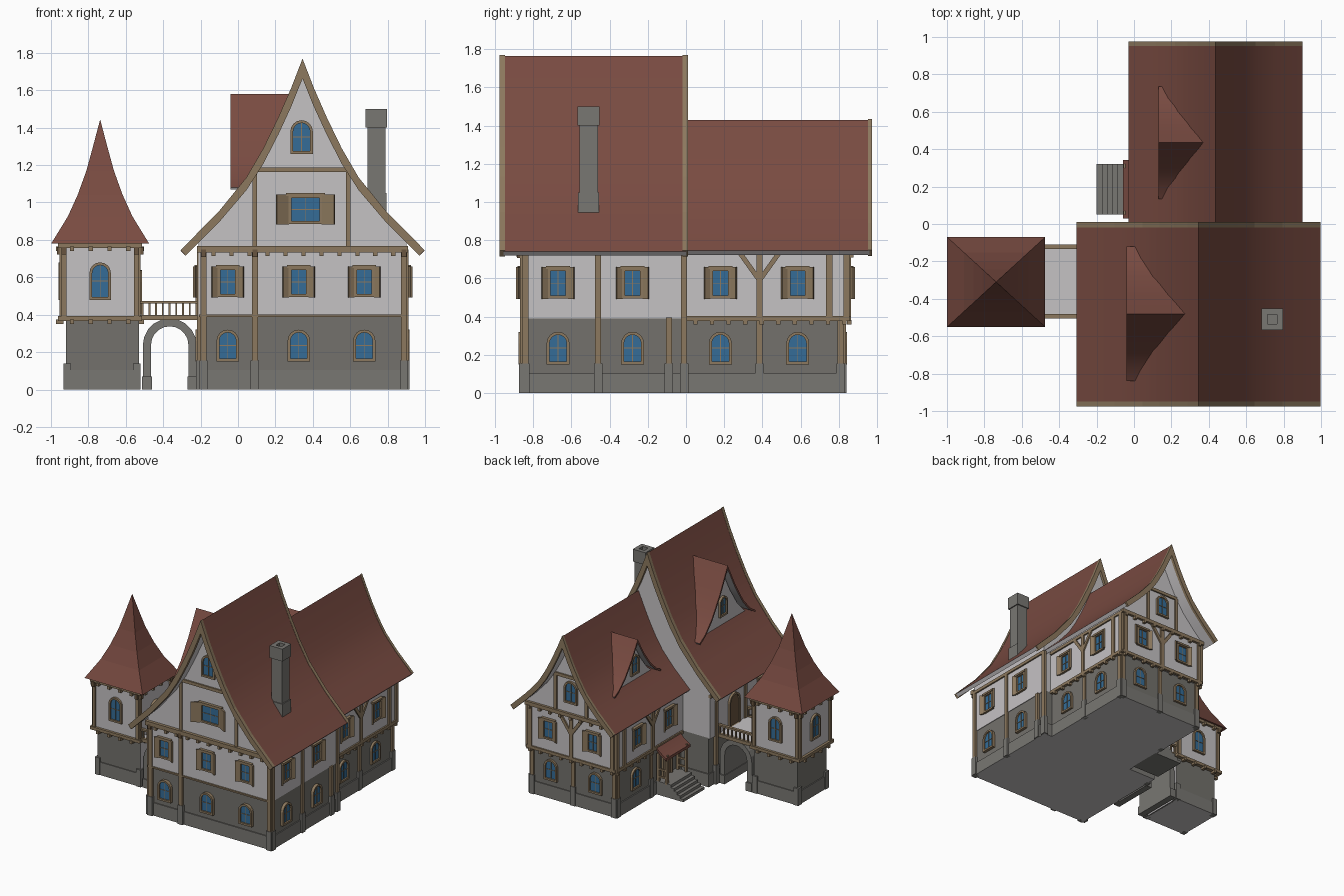
import bpy, bmesh
from math import sin, cos, pi, radians, sqrt, hypot
from mathutils import Matrix, Vector

cube = bpy.data.objects.get("Cube")
if cube:
    bpy.data.objects.remove(cube, do_unlink=True)

# Materials
def material(name, rgb):
    m = bpy.data.materials.new(name)
    m.use_nodes = True
    m.diffuse_color = (*rgb, 1)
    m.node_tree.nodes["Principled BSDF"].inputs["Base Color"].default_value = (*rgb, 1)
    return m

TILE = material("roof tile", (.19, .07, .053))
PLASTER = material("plaster", (.56, .54, .55))
WALL = material("wall stone", (.172, .166, .15))
STONE = material("cut stone", (.19, .184, .17))
WOOD = material("timber", (.265, .19, .112))
GLASS = material("window glass", (.036, .152, .31))
DARK = material("dark wood", (.14, .09, .05))

# Geometry is collected per part name and turned into objects at the end
I = Matrix()
parts = {}

def part(name, mat):
    return parts.setdefault(name, (bmesh.new(), mat))[0]

def band(name, mat, a, b, y0, y1, M=I, closed=False):
    """Extruded strip between two matching outlines in local x, z."""
    bm = part(name, mat)
    loops = [[bm.verts.new(M @ Vector((x, y, z))) for x, z in pts]
             for pts, y in ((a, y0), (b, y0), (b, y1), (a, y1))]
    n = len(a)
    for i in range(n if closed else n - 1):
        j = (i + 1) % n
        for k in range(4):
            p, q = loops[k], loops[(k + 1) % 4]
            bm.faces.new((p[i], p[j], q[j], q[i]))
    if not closed:
        for i in (0, n - 1):
            bm.faces.new([l[i] for l in loops])

def prism(name, mat, pts, y0, y1, M=I):
    bm = part(name, mat)
    f, g = [[bm.verts.new(M @ Vector((x, y, z))) for x, z in pts] for y in (y0, y1)]
    bm.faces.new(f)
    bm.faces.new(g[::-1])
    for i in range(len(pts)):
        j = (i + 1) % len(pts)
        bm.faces.new((f[i], g[i], g[j], f[j]))

def box(name, mat, x0, x1, y0, y1, z0, z1, M=I):
    prism(name, mat, [(x0, z0), (x1, z0), (x1, z1), (x0, z1)], y0, y1, M)

def face(side, pos):
    """Wall frame: local x runs along the wall, local -y points outward."""
    turn = {"front": 0, "right": 90, "back": 180, "left": -90}[side]
    loc = (0, pos, 0) if side in ("front", "back") else (pos, 0, 0)
    return Matrix.Translation(loc) @ Matrix.Rotation(radians(turn), 4, "Z")

def timber(M, u0, z0, u1, z1, w=.032, d=.012, name="timber_frame"):
    l = hypot(u1 - u0, z1 - z0)
    px, pz = -(z1 - z0) / l * w / 2, (u1 - u0) / l * w / 2
    prism(name, WOOD, [(u0 - px, z0 - pz), (u1 - px, z1 - pz),
                       (u1 + px, z1 + pz), (u0 + px, z0 + pz)], -d, .01, M)

def joists(M, u0, u1, z, n, d=.03):
    for i in range(n):
        u = u0 + (u1 - u0) * i / (n - 1)
        box("joist_ends", WOOD, u - .011, u + .011, -d, .01, z - .012, z + .012, M)

def bracket(M, u, z):
    box("post_brackets", DARK, u - .013, u + .013, -.026, .01, z - .022, z + .018, M)

def outline(u, z, w, h, arched):
    r = w / 2
    if not arched:
        return [(u - r, z), (u + r, z), (u + r, z + h), (u - r, z + h)]
    arc = [(u + r * cos(pi * i / 8), z + h - r + r * sin(pi * i / 8)) for i in range(9)]
    return [(u - r, z), (u + r, z)] + arc

def window(M, u, z, w=.12, h=.17, arched=True, shutter=0):
    f = .015
    pane = outline(u, z + f, w - 2 * f, h - 2 * f, arched)
    band("window_frames", WOOD, outline(u, z, w, h, arched), pane, -.018, .01, M, True)
    prism("window_panes", GLASS, pane, -.005, .005, M)
    box("window_bars", WOOD, u - .002, u + .002, -.009, 0, z + f, z + h - f, M)
    box("window_bars", WOOD, u - w / 2 + f, u + w / 2 - f, -.009, 0, z + h * .5 - .002, z + h * .5 + .002, M)
    if shutter:
        box("window_frames", WOOD, u - w * .58, u + w * .58, -.024, .01, z + h - .006, z + h + .01, M)
        for s in (-1, 1):
            hinge = M @ Matrix.Translation((u + s * w / 2, -.01, 0)) @ Matrix.Rotation(-s * radians(30), 4, "Z")
            x0, x1 = sorted((0, s * shutter))
            box("shutters", WOOD, x0, x1, -.006, .006, z - .004, z + h + .004, hinge)

def shuttered(M, u, z=.495):
    window(M, u, z, .108, .16, False, .034)

def door(M, u, z, w, h):
    pane = outline(u, z, w - .03, h - .015, True)
    band("door_frames", WOOD, outline(u, z, w, h, True), pane, -.02, .01, M, True)
    prism("doors", DARK, pane, -.008, .005, M)

def buttress(M, u, z=.155):
    box("buttresses", STONE, u - .022, u + .022, -.016, .02, 0, z, M)

# Roof profiles: mirrored half curves with a constant thickness, cut square at the eaves
def mirrored(half, cx=0):
    return [(cx - x, z) for x, z in half[:0:-1]] + [(cx + x, z) for x, z in half]

def lowered(half, t):
    out = []
    for i, (x, z) in enumerate(half[:-1]):
        p, q = half[max(i - 1, 0)], half[i + 1]
        out.append((x, z - t * sqrt(1 + ((q[1] - p[1]) / (q[0] - p[0])) ** 2)))
    (x0, z0), (x1, z1) = half[-2:]
    l = hypot(x1 - x0, z1 - z0)
    return out + [(x1 + t * (z1 - z0) / l, z1 - t * (x1 - x0) / l)]

def clipped(half, w):
    out = [p for p in half if p[0] < w]
    (x0, z0), (x1, z1) = out[-1], half[len(out)]
    return out + [(w, z0 + (z1 - z0) * (w - x0) / (x1 - x0))]

def roof(name, half, cx, y0, y1, t=.03, M=I):
    band(name, TILE, mirrored(half, cx), mirrored(lowered(half, t), cx), y0, y1, M)

def bargeboard(half, cx, y0, y1):
    up = [(x, z + .004) for x, z in half]
    band("bargeboards", WOOD, mirrored(up, cx), mirrored(lowered(half, .037), cx), y0, y1)

def gable_walls(name, half, cx, w, y0, y1, z0, M=I):
    top = mirrored(clipped(lowered(half, .027), w), cx)
    prism(name, PLASTER, [(cx - w, z0)] + top + [(cx + w, z0)], y0, y1, M)

MAIN = [(0, 1.765), (.06, 1.61), (.13, 1.45), (.21, 1.285), (.30, 1.13), (.45, .945), (.652, .742)]
REAR = [(0, 1.43), (.045, 1.325), (.093, 1.22), (.15, 1.11), (.215, 1.005), (.32, .885), (.465, .745)]
CX, RX = .345, .435

# Front house
box("front_house_stone", WALL, -.198, .895, -.85, -.01, .05, .395)
box("front_house_plinth", STONE, -.205, .903, -.858, 0, 0, .105)
gable_walls("front_house_walls", MAIN, CX, .555, -.858, -.01, .39)
roof("front_house_roof", MAIN, CX, -.955, 0)
for y in (-.976, -.018):
    bargeboard(MAIN, CX, y, y + .028)
front, right, left = face("front", -.858), face("right", .9), face("left", -.208)
for x in (-.184, .09, .888):
    timber(front, x, .15, x, .75)
    buttress(front, x)
    bracket(front, x, .73)
timber(front, -.208, .395, .9, .395, .012)
timber(front, -.22, .75, .91, .75, .035, .025)
joists(front, -.13, .83, .725, 11)
timber(front, CX - .255, 1.175, CX + .255, 1.175, .025)
for x in (.09, .59):
    timber(front, x, .76, x, 1.17, .025)
for x in (-.055, .325, .675):
    shuttered(front, x)
    window(front, x, .15)
window(front, .36, .885, .18, .155, False, .075)
window(front, .34, 1.26, .12, .18)
for M, s, tops in ((right, 1, (.74, .74, .395, .74)), (left, -1, (.74, .74, .74))):
    for y, top in zip((-.842, -.46, -.09, -.01), tops):
        timber(M, s * y, .15, s * y, top)
        buttress(M, s * y)
    timber(M, s * -.855, .735, s * -.01, .735, .025)
    for y in (-.67, -.28)[:2 if s > 0 else 1]:
        shuttered(M, s * y)
        window(M, s * y, .15)

# Rear house with a jettied upper floor
box("rear_house_stone", WALL, RX - .385, RX + .385, -.02, .825, .05, .39)
box("rear_house_plinth", STONE, RX - .395, RX + .395, -.005, .832, 0, .105)
gable_walls("rear_house_walls", REAR, RX, .4, -.02, .853, .385)
roof("rear_house_roof", REAR, RX, -.01, .96)
bargeboard(REAR, RX, .953, .975)
for side, pos, low, s in (("right", RX + .4, RX + .385, 1), ("left", RX - .4, RX - .385, -1)):
    M, L = face(side, pos), face(side, low)
    timber(M, 0, .39, s * .855, .39, .025)
    timber(M, 0, .735, s * .855, .735, .025)
    joists(M, s * .05, s * .83, .37, 10, .015)
    for y in (.385, .81):
        timber(L, s * y, .1, s * y, .39)
        buttress(L, s * y)
    for y in (.385, .75, .84):
        timber(M, s * y, .39, s * y, .74)
    for d in (-.1, .1):
        timber(M, s * .385, .59, s * (.385 + d), .73, .025)
    for y in (.18, .585):
        shuttered(M, s * y)
        if s > 0 or y > .4:
            window(L, s * y, .15)
M, L = face("back", .853), face("back", .825)
timber(M, -RX - .4, .39, -RX + .4, .39, .025)
timber(M, -RX - .41, .745, -RX + .41, .745, .03, .02)
joists(M, -RX - .37, -RX + .37, .37, 9, .015)
joists(M, -RX - .37, -RX + .37, .722, 9, .025)
for d in (-.37, 0, .37):
    timber(L, d - RX, .1, d - RX, .39)
    timber(M, d - RX, .39, d - RX, .74)
    buttress(L, d - RX)
for d in (-1, 1):
    timber(M, -RX, .59, -RX + d * .1, .73, .025)
    timber(M, -RX + d * .14, .75, -RX + d * .14, 1.05, .025)
    shuttered(M, -RX + d * .2)
    window(L, -RX + d * .2, .15)
timber(M, -RX - .145, 1.05, -RX + .145, 1.05, .025)
window(M, -RX, .84, .12, .18)

# Dormers on the left slopes
def dormer(name, x, y, half, depth, set_back, z0, w):
    M = Matrix.Translation((x, y, 0)) @ Matrix.Rotation(radians(-90), 4, "Z")
    roof(name + "_roof", half, 0, 0, depth, .014, M)
    gable_walls(name + "_gable", half, 0, w, set_back, set_back + .06, z0, M)
    window(M @ Matrix.Translation((0, set_back, 0)), 0, z0 + .09, .1, .16)

dormer("front_dormer", -.04, -.48, [(0, 1.58), (.1, 1.385), (.2, 1.225), (.29, 1.125), (.36, 1.08)],
       .325, .05, 1.07, .32)
dormer("rear_dormer", .13, .435, [(0, 1.28), (.08, 1.145), (.165, 1.03), (.24, .96), (.3, .925)],
       .24, .035, .9, .27)

# Chimney with an open cap
for w, z0, z1 in ((.055, .85, 1.05), (.048, 1.05, 1.4)):
    box("chimney_shaft", STONE, .74 - w, .74 + w, -.51 - w, -.51 + w, z0, z1)
TOP = Matrix.Translation((.74, -.51, 1.4)) @ Matrix.Rotation(radians(90), 4, "X")
band("chimney_cap", STONE, outline(0, -.057, .114, .114, False),
     outline(0, -.025, .05, .05, False), 0, .1, TOP, True)

# Tower
TX, TY = -.737, -.31
box("tower_stone", WALL, TX - .182, TX + .208, TY - .187, TY + .187, .002, .38)
box("tower_plinth", STONE, TX - .19, TX + .2, TY - .194, TY + .194, 0, .105)
box("tower_walls", PLASTER, TX - .205, TX + .205, TY - .205, TY + .205, .375, .79)
for side, pos, c in (("front", TY - .205, TX), ("back", TY + .205, -TX),
                     ("right", TX + .205, TY), ("left", TX - .205, -TY)):
    M = face(side, pos)
    for z in (.38, .77):
        timber(M, c - .222, z, c + .222, z, .025, .02)
        joists(M, c - .15, c + .15, z - .018, 4)
    for d in (-.194, .194):
        timber(M, c + d, .38, c + d, .77, .026)
        bracket(M, c + d, .745)
    if side != "right":
        window(M, c, .48, .115, .2)
    else:
        door(M, c, .4, .13, .24)
for x in (-.913, -.541):
    for y in (TY - .176, TY + .176):
        box("buttresses", STONE, x - .021, x + .021, y - .024, y + .024, 0, .14)
bm = part("tower_roof", TILE)
rings = [[bm.verts.new((TX + sx * .262 * k, TY + sy * .24 * k, z))
          for sx, sy in ((-1, -1), (1, -1), (1, 1), (-1, 1))]
         for k, z in ((1, .78), (.66, .925), (.46, 1.04), (.28, 1.17), (.14, 1.305), (.004, 1.44))]
bm.faces.new(rings[0])
bm.faces.new(rings[-1])
for a, b in zip(rings, rings[1:]):
    for i in range(4):
        bm.faces.new((a[i], a[i - 1], b[i - 1], b[i]))

# Bridge between tower and house
def arch(r, top):
    pts = [(r * cos(pi * i / 10), top - r + r * sin(pi * i / 10)) for i in range(11)]
    return [(-.365 + x, z) for x, z in [(r, 0)] + pts + [(-r, 0)]]

band("bridge_arch", STONE, arch(.144, .38), arch(.1, .338), -.49, -.12)
for x in (-.486, -.244):
    box("arch_footings", STONE, x - .026, x + .026, -.5, -.11, 0, .07)
box("bridge_deck", PLASTER, -.545, -.19, -.495, -.115, .372, .396)
for y in (-.49, -.12):
    M = face("front", y)
    timber(M, -.54, .385, -.195, .385, .028, .014, "bridge_rails")
    timber(M, -.53, .467, -.195, .467, .014, .014, "bridge_rails")
    for i in range(9):
        x = -.51 + i * .036
        box("bridge_balusters", WOOD, x - .005, x + .005, -.005, .005, .39, .465, M)
door(left, .31, .4, .14, .26)

# Porch and steps on the rear house's left side
box("porch_floor", STONE, -.06, .05, .05, .32, 0, .11)
for i in range(5):
    box("porch_steps", STONE, -.2 + i * .028, -.055, .05, .32, 0, .022 * (i + 1))
porch = [(.05, .42), (0, .365), (-.06, .325)]
band("porch_roof", TILE, porch, [(x, z - .022) for x, z in porch], .03, .342)
for y in (.06, .31):
    for x in (-.045, .03):
        box("porch_posts", WOOD, x - .01, x + .01, y - .01, y + .01, .1, .335)
    for z in (.14, .2):
        box("porch_rails", WOOD, -.04, .04, y - .006, y + .006, z, z + .014)
box("porch_posts", WOOD, -.053, -.037, .04, .33, .305, .325)
door(face("left", RX - .385), -.185, .11, .12, .22)

# Finish every part; roof undersides, floors and the tower's bridge side are pale
for name, (bm, mat) in parts.items():
    bmesh.ops.recalc_face_normals(bm, faces=bm.faces)
    me = bpy.data.meshes.new(name)
    me.materials.append(mat)
    me.materials.append(PLASTER)
    for f in bm.faces:
        if name.endswith(("house_roof", "dormer_roof", "plinth")):
            f.material_index = int(f.normal.z < -.2)
        elif name == "tower_stone":
            f.material_index = int(f.normal.x > .9)
    bm.to_mesh(me)
    bm.free()
    ob = bpy.data.objects.new(name, me)
    bpy.context.collection.objects.link(ob)
    if name.endswith("_roof") and name != "tower_roof":
        bpy.ops.object.select_all(action="DESELECT")
        ob.select_set(True)
        bpy.context.view_layer.objects.active = ob
        bpy.ops.object.shade_smooth_by_angle(angle=radians(30))
